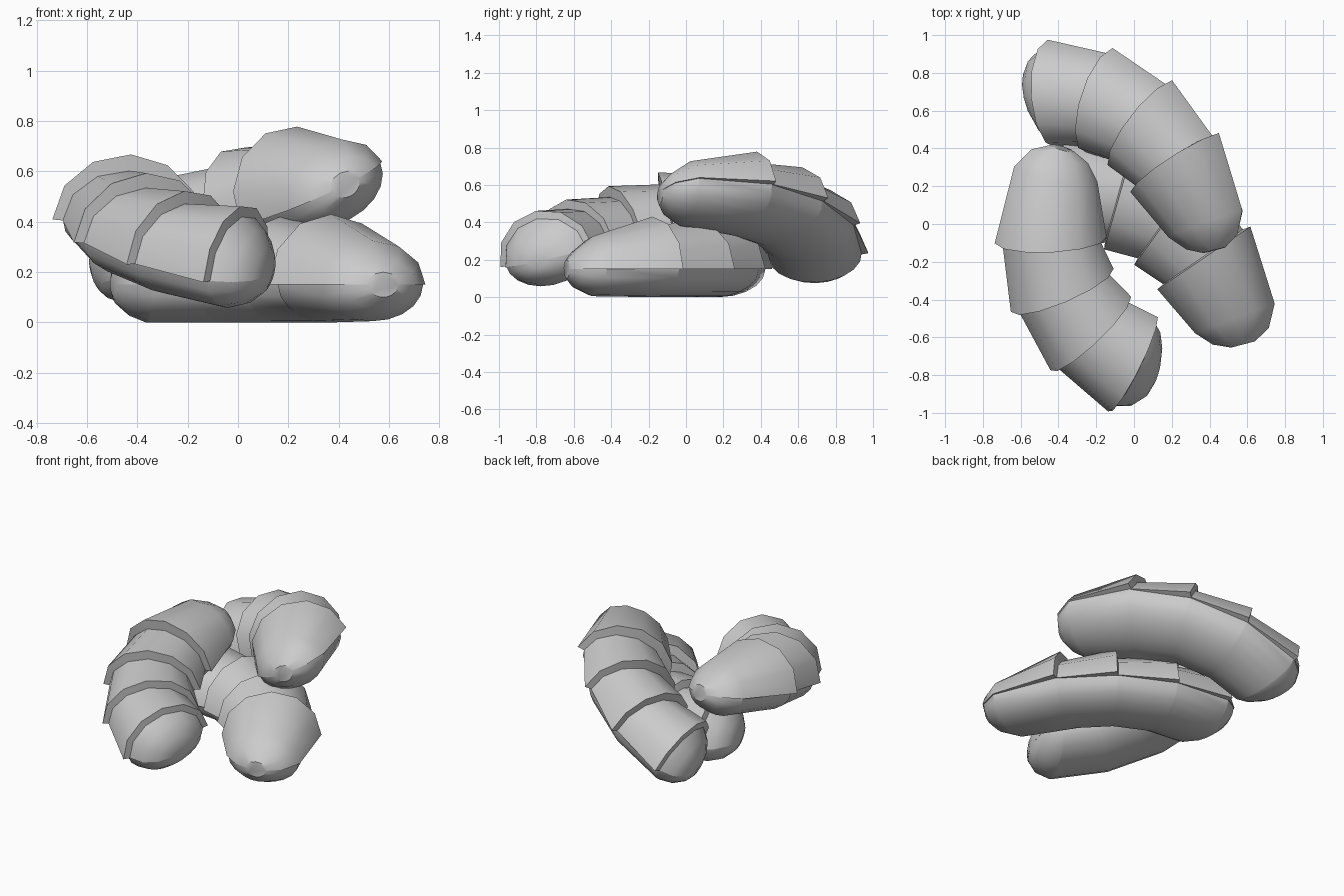
import bpy, bmesh, math
from mathutils import Matrix, Vector

if "Cube" in bpy.data.objects:
    bpy.data.objects.remove(bpy.data.objects["Cube"])

BASE = 0.15                      # height where the crust plates meet the round belly
R_BODY, R_HEAD = 0.81, 1.5       # bend radii of the spine

# stations: distance behind first ridge, belly half width, plate half width, plate height, belly depth
STEP = R_BODY * math.radians(20)
stations = [
    (-0.505, 0.06, 0.065, 0.05, 0.05),
    (-0.46, 0.145, 0.155, 0.10, 0.10),
    (-0.36, 0.215, 0.225, 0.175, 0.145),
    (0.0, 0.255, 0.297, 0.28, 0.15),
]
for i in range(3):               # three overlapping flared plates
    end = (i + 1) * STEP
    stations += [
        (i * STEP + 0.008, 0.25, 0.256, 0.215, 0.15),
        (end, 0.25, 0.295 - 0.004 * i, 0.273 - 0.008 * i, 0.15),
    ]
E = 3 * STEP
stations += [                    # rounded tail cap
    (E + 0.008, 0.245, 0.25, 0.215, 0.15),
    (E + 0.07, 0.21, 0.215, 0.17, 0.125),
    (E + 0.12, 0.135, 0.14, 0.10, 0.08),
    (E + 0.14, 0.05, 0.055, 0.04, 0.04),
]


def ring(s, belly, w, h, depth):
    """Cross-section: six-sided arch above, smooth half ellipse below."""
    r = R_HEAD if s < 0 else R_BODY
    a = s / r
    centre = Vector((-r * math.sin(a), r * (math.cos(a) - 1), BASE))
    side = Vector((math.sin(a), -math.cos(a), 0))
    pts = []
    for k in range(7):
        t = math.pi * k / 6
        pts.append(centre + side * w * math.cos(t) + Vector((0, 0, h * math.sin(t))))
    for k in range(11):
        t = math.pi * (1 + k / 10)
        pts.append(centre + side * belly * math.cos(t) + Vector((0, 0, depth * math.sin(t))))
    return pts


def crescent(name, loc, heading, slope):
    bm = bmesh.new()
    rings = [[bm.verts.new(p) for p in ring(*st)] for st in stations]
    n = len(rings[0])
    for a, b in zip(rings, rings[1:]):
        for k in range(n):
            bm.faces.new((a[k], a[(k + 1) % n], b[(k + 1) % n], b[k]))
    bm.faces.new(rings[0])
    bm.faces.new(rings[-1][::-1])
    bmesh.ops.recalc_face_normals(bm, faces=bm.faces)
    mesh = bpy.data.meshes.new(name)
    bm.to_mesh(mesh)
    bm.free()
    ob = bpy.data.objects.new(name, mesh)
    bpy.context.collection.objects.link(ob)
    normal = Vector((-slope[0], -slope[1], 1))
    tilt = Vector((0, 0, 1)).rotation_difference(normal).to_matrix().to_4x4()
    ob.matrix_world = Matrix.Translation(loc) @ tilt @ Matrix.Rotation(math.radians(heading), 4, 'Z')
    bpy.ops.object.select_all(action='DESELECT')
    ob.select_set(True)
    bpy.context.view_layer.objects.active = ob
    bpy.ops.object.shade_smooth_by_angle(angle=math.radians(32))


# pile of three pastries: one flat, two leaning on it
crescent("pastry_bottom", (0.37, -0.18, 0.0), -56, (0, 0))
crescent("pastry_back", (0.295, 0.335, 0.365), -56, (0.48, 0.10))
crescent("pastry_left", (-0.45, -0.05, 0.25), 93, (-0.06, 0.24))
